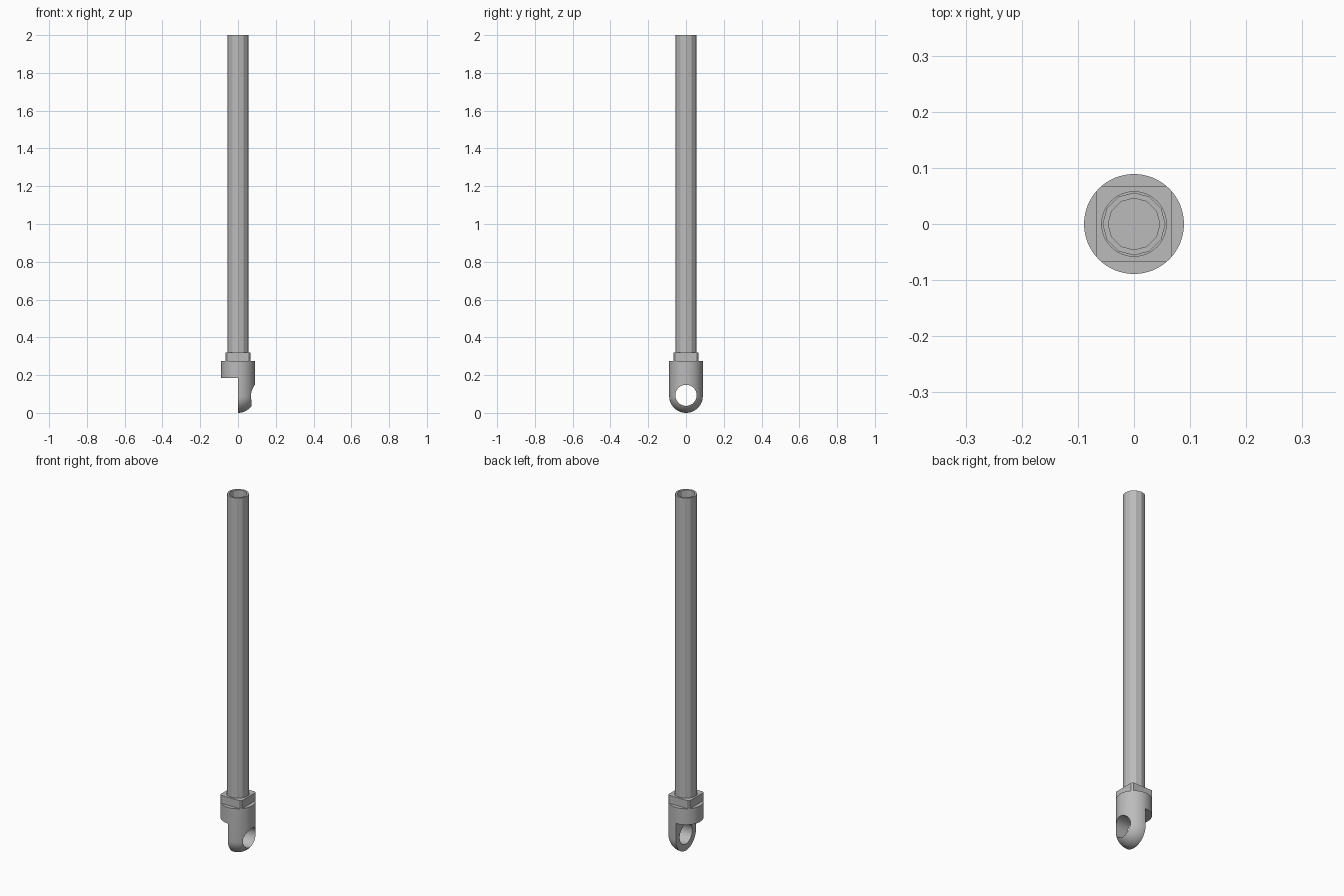
import bpy, bmesh, math
from mathutils import Matrix, Vector

if "Cube" in bpy.data.objects:
    bpy.data.objects.remove(bpy.data.objects["Cube"])

R = 0.089          # fitting radius
EYE_Z = 0.093      # height of the eye hole
STEP_Z = 0.185     # underside of the half-cut
FLAT_Z = 0.275     # start of the spanner flats
TOP_Z = 0.32       # top of the fitting
TUBE_R, BORE_R = 0.056, 0.046

grey = bpy.data.materials.new("steel grey")
grey.use_nodes = True
grey.diffuse_color = (0.5, 0.5, 0.5, 1)
grey.node_tree.nodes["Principled BSDF"].inputs["Base Color"].default_value = (0.5, 0.5, 0.5, 1)


def lathe(name, profile, sides, closed=False):
    """Revolve (radius, height) points about z."""
    bm = bmesh.new()
    verts = [bm.verts.new((r, 0, z)) for r, z in profile]
    edges = [bm.edges.new(p) for p in zip(verts, verts[1:])]
    if closed:
        edges.append(bm.edges.new((verts[-1], verts[0])))
    bmesh.ops.spin(bm, geom=verts + edges, cent=(0, 0, 0), axis=(0, 0, 1),
                   angle=math.tau, steps=sides, use_duplicate=False)
    bmesh.ops.remove_doubles(bm, verts=bm.verts, dist=1e-5)
    bmesh.ops.recalc_face_normals(bm, faces=bm.faces)
    return finish(name, bm)


def finish(name, bm):
    mesh = bpy.data.meshes.new(name)
    bm.to_mesh(mesh)
    bm.free()
    mesh.materials.append(grey)
    obj = bpy.data.objects.new(name, mesh)
    bpy.context.collection.objects.link(obj)
    return obj


def box(name, low, high):
    low, high = Vector(low), Vector(high)
    bm = bmesh.new()
    bmesh.ops.create_cube(bm, size=1, matrix=Matrix.Translation((low + high) / 2)
                          @ Matrix.Diagonal((high - low).to_4d()))
    return finish(name, bm)


def rod(name, radius, length, matrix):
    bm = bmesh.new()
    bmesh.ops.create_cone(bm, cap_ends=True, segments=48, radius1=radius,
                          radius2=radius, depth=length, matrix=matrix)
    return finish(name, bm)


def cut(target, cutter):
    """Subtract the cutter, then remove it."""
    cutter.hide_render = True
    mod = target.modifiers.new("cut", "BOOLEAN")
    mod.operation, mod.solver, mod.object = "DIFFERENCE", "EXACT", cutter
    bpy.ops.object.select_all(action="DESELECT")
    bpy.context.view_layer.objects.active = target
    target.select_set(True)
    bpy.ops.object.modifier_apply(modifier=mod.name)
    bpy.data.objects.remove(cutter)


# Fitting: round-ended cylinder
dome = [(R * math.sin(a), R - R * math.cos(a))
        for a in (math.pi / 2 * i / 14 for i in range(15))]
fitting = lathe("eye_fitting", dome + [(R, TOP_Z), (0, TOP_Z)], 64)

# Lower half removed on one side, leaving a flat tongue
cut(fitting, box("tongue_cutter", (-0.2, -0.2, -0.1), (0, 0.2, STEP_Z)))

# Eye hole through the tongue
cut(fitting, rod("eye_cutter", TUBE_R, 0.5,
                 Matrix.Translation((0, 0, EYE_Z)) @ Matrix.Rotation(math.pi / 2, 4, "Y")))

# Four spanner flats
for sign in (-1, 1):
    for axis in (0, 1):
        low, high = [-0.2, -0.2, FLAT_Z], [0.2, 0.2, 0.4]
        low[axis], high[axis] = sorted((sign * 0.067, sign * 0.2))
        cut(fitting, box("flat_cutter", low, high))

# Socket that receives the tube
cut(fitting, rod("socket_cutter", 0.0575, 0.2, Matrix.Translation((0, 0, 0.32))))

fitting.select_set(True)
bpy.ops.object.shade_smooth_by_angle(angle=math.radians(30))

# Hollow tube seated in the socket
lathe("tube", [(BORE_R, 0.221), (TUBE_R, 0.221), (TUBE_R, 2), (BORE_R, 2)], 12, closed=True)
